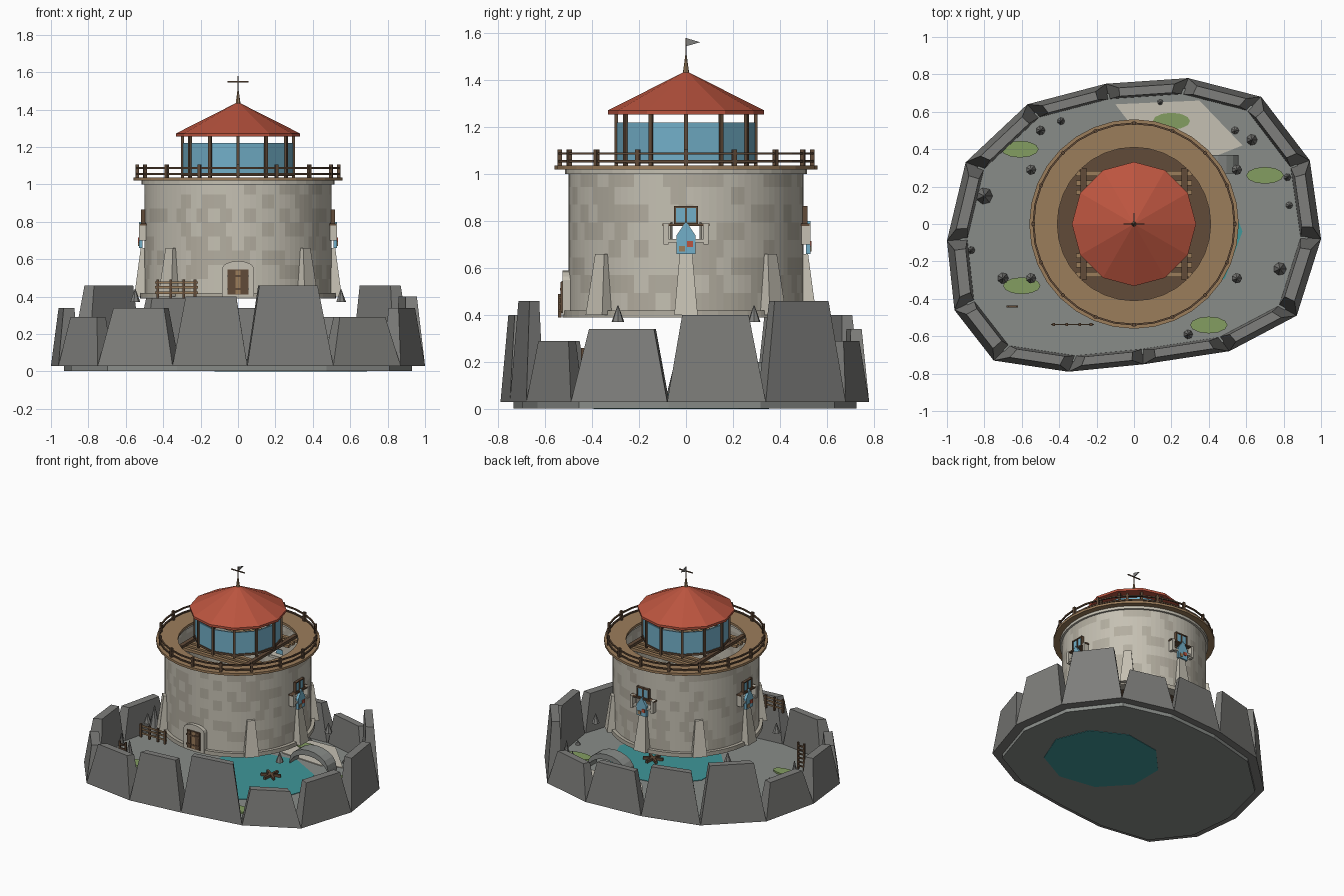
import bpy, bmesh, math, random
from mathutils import Vector

random.seed(4)
if "Cube" in bpy.data.objects:
    bpy.data.objects.remove(bpy.data.objects["Cube"])


def material(name, *rgb):
    m = bpy.data.materials.new(name)
    m.use_nodes = True
    m.diffuse_color = (*rgb, 1)
    m.node_tree.nodes["Principled BSDF"].inputs["Base Color"].default_value = (*rgb, 1)
    return m


ROCK = material("rock grey", .21, .21, .20)
GROUND = material("ground grey", .25, .265, .25)
STONE = material("pale stone", .56, .53, .45)
STONE_DARK = material("weathered stone", .45, .42, .35)
WOOD = material("tan wood", .33, .205, .105)
DARK = material("dark wood", .12, .07, .04)
RED = material("roof red", .50, .09, .05)
GLASS = material("glass blue", .17, .43, .58)
GREEN = material("moss green", .23, .34, .12)
TEAL = material("water teal", .05, .31, .32)


def finish(name, bm, mats, angle=0):
    bmesh.ops.recalc_face_normals(bm, faces=bm.faces)
    me = bpy.data.meshes.new(name)
    bm.to_mesh(me)
    bm.free()
    for m in mats:
        me.materials.append(m)
    ob = bpy.data.objects.new(name, me)
    ob.rotation_euler.z = angle
    bpy.context.collection.objects.link(ob)
    return ob


def loft(name, lower, upper, mat, angle=0):
    """Solid between two matching loops."""
    bm = bmesh.new()
    a = [bm.verts.new(p) for p in lower]
    b = [bm.verts.new(p) for p in upper]
    bm.faces.new(a)
    bm.faces.new(b)
    for i in range(len(a)):
        j = (i + 1) % len(a)
        bm.faces.new((a[i], a[j], b[j], b[i]))
    return finish(name, bm, [mat], angle)


def rect(x0, x1, y0, y1, z):
    return [(x0, y0, z), (x1, y0, z), (x1, y1, z), (x0, y1, z)]


def box(name, x0, x1, y0, y1, z0, z1, mat, angle=0):
    return loft(name, rect(x0, x1, y0, y1, z0), rect(x0, x1, y0, y1, z1), mat, angle)


def slab(name, outline, z0, z1, mat, angle=0):
    return loft(name, [(x, y, z0) for x, y in outline], [(x, y, z1) for x, y in outline], mat, angle)


def plate(name, outline, x0, x1, mat, angle=0):
    """Outline in (y, z), given thickness along x, then turned about the tower axis."""
    return loft(name, [(x0, y, z) for y, z in outline], [(x1, y, z) for y, z in outline], mat, angle)


def ellipse(cx, cy, rx, ry, n):
    return [(cx + rx * math.cos(math.tau * i / n), cy + ry * math.sin(math.tau * i / n)) for i in range(n)]


def cone(name, x, y, z, r, h, mat, n=7):
    loft(name, [(*p, z) for p in ellipse(x, y, r, r, n)],
         [(*p, z + h) for p in ellipse(x, y, r * .08, r * .08, n)], mat)


def lathe(name, profile, n, mat):
    bm = bmesh.new()
    rings = [[bm.verts.new((r * math.cos(math.tau * i / n), r * math.sin(math.tau * i / n), z))
              for r, z in profile] for i in range(n)]
    for i in range(n):
        a, b = rings[i], rings[(i + 1) % n]
        for k in range(len(profile)):
            m = (k + 1) % len(profile)
            bm.faces.new((a[k], b[k], b[m], a[m]))
    bmesh.ops.remove_doubles(bm, verts=bm.verts, dist=.0005)
    return finish(name, bm, [mat])


def ring(name, r0, r1, z0, z1, n, mat):
    return lathe(name, [(r0, z0), (r1, z0), (r1, z1), (r0, z1)], n, mat)


# Island slab and the ring of cliff blocks
coast = [(-.75, -.73), (-.35, -.79), (.05, -.75), (.51, -.68), (.87, -.49), (1, -.08), (.94, .34),
         (.68, .68), (.29, .78), (-.15, .75), (-.57, .64), (-.90, .33), (-1, -.09), (-.96, -.46)]
slab("island_base", [(x * .93, y * .93) for x, y in coast], .003, .06, GROUND)
heights = [.34, .40, .46, .29]
for i, start in enumerate(coast):
    p, q = Vector(start), Vector(coast[(i + 1) % len(coast)])
    h = .29 if i == len(coast) - 1 else heights[i % 4]
    s, t = p.lerp(q, .15), p.lerp(q, .85)
    lower = [(*v, .03) for v in (p, q, q * .89, p * .89)]
    upper = [(*v, h) for v in (s * .965, t * .965, t * .905, s * .905)]
    loft("cliff_block", lower, upper, ROCK)

# Pool, sand, moss
slab("pool_bottom", ellipse(.27, -.02, .42, .38, 9), 0, .01, TEAL)
slab("pool_water", ellipse(.18, -.04, .40, .39, 9), .055, .064, TEAL)
slab("sand_patch", [(-.1, .64), (.35, .66), (.58, .42), (.43, .36), (.1, .38)], .055, .066, STONE)
for x, y in [(-.61, .40), (.2, .55), (.7, .26), (-.6, -.33), (.4, -.54)]:
    slab("moss_patch", ellipse(x, y, .1, .045, 12), .06, .072, GREEN)
for a in (.4, 1.5, 2.5):
    driftwood = box("driftwood", -.07, .07, -.008, .008, .066, .085, DARK, a)
    driftwood.location = (.26, .02, 0)

# Arched footbridge over the pool edge
span = [(.40 + .16 * math.cos(math.pi * i / 10), .07 + .11 * math.sin(math.pi * i / 10)) for i in range(11)]
for k in range(10):
    (xa, za), (xb, zb) = span[k], span[k + 1]
    loft("footbridge", [(xa, .27, za - .02), (xb, .27, zb - .02), (xb, .27, zb + .02), (xa, .27, za + .02)],
         [(xa, .37, za - .02), (xb, .37, zb - .02), (xb, .37, zb + .02), (xa, .37, za + .02)], GROUND)

# Pointed stones on the ground and around the tower foot
for x, y, r in [(-.8, .15, .045), (-.5, .5, .025), (.63, .45, .03), (.78, -.24, .035), (-.7, -.29, .03),
                (.29, -.59, .025), (.82, .25, .02), (-.87, -.14, .02), (-.39, .55, .02)]:
    cone("pointed_stone", x, y, .06, r, r * 4.5, ROCK)
for x in (-.55, .55):
    for y in (-.29, .29):
        cone("foot_stone", x, y, .37, .028, .07, ROCK)
for x, y, r in [(.54, .5, .027), (.14, .65, .022), (.83, .1, .025)]:
    cone("boulder", x, y, .05, r, .04, ROCK)

# Wall of bricks in two tones, with three window openings
COLS, ROWS, R = 96, 8, .5
Z0, ROW_H = .42, .075
bm = bmesh.new()
grid = [[bm.verts.new((R * math.cos(math.tau * c / COLS), R * math.sin(math.tau * c / COLS), Z0 + ROW_H * r))
         for c in range(COLS)] for r in range(ROWS + 1)]
windows = (0, COLS // 4, COLS // 2)
for r in range(ROWS):
    tones = [int(random.random() < .4) for _ in range(COLS // 2)]
    for c in range(COLS):
        if r == 4 and any((c - w + 2) % COLS < 4 for w in windows):
            continue
        d = (c + 1) % COLS
        f = bm.faces.new((grid[r][c], grid[r][d], grid[r + 1][d], grid[r + 1][c]))
        f.material_index = tones[((c + r % 2) // 2) % (COLS // 2)]
wall = finish("tower_wall", bm, [STONE, STONE_DARK])
thick = wall.modifiers.new("thickness", "SOLIDIFY")
thick.thickness, thick.offset = .05, -1
ring("tower_foot", .45, .525, .39, .42, 48, STONE_DARK)
ring("tower_cornice", .42, .515, 1.0, 1.02, 48, STONE)
slab("tower_floor", ellipse(0, 0, .47, .47, 24), .40, .42, DARK)

# Buttresses on every eighth but the door side
for k in range(8):
    if k != 6:
        loft("buttress", rect(.48, .555, -.05, .05, .40), rect(.48, .52, -.027, .027, .66), STONE, k * math.pi / 4)

# Windows
for k in range(3):
    a = k * math.pi / 2
    box("window_pane", .495, .512, -.045, .045, .79, .86, GLASS, a)
    for y in (-.047, 0, .047):
        box("window_bar", .495, .518, y - .004, y + .004, .785, .865, DARK, a)
    for z in (.79, .86):
        box("window_bar", .495, .518, -.05, .05, z - .004, z + .004, DARK, a)
    for s in (-1, 1):
        box("window_jamb", .47, .53, min(s * .075, s * .095), max(s * .075, s * .095), .70, .79, STONE, a)
    box("window_lintel", .47, .525, -.1, .1, .78, .79, DARK, a)
    box("window_sill", .47, .525, -.095, .095, .71, .725, STONE, a)
    plate("lower_pane", [(-.04, .66), (.04, .66), (.04, .74), (0, .80), (-.04, .74)], .51, .53, GLASS, a)
    box("red_flower", .53, .535, .005, .03, .69, .715, RED, a)
    box("tan_flower", .53, .535, -.03, -.005, .67, .695, WOOD, a)

# Arched door
front = -math.pi / 2


def arch(w, z0, z1, rise):
    return [(-w, z0), (w, z0)] + [(w * math.cos(math.pi * i / 8), z1 + rise * math.sin(math.pi * i / 8))
                                  for i in range(9)]


plate("door_frame", arch(.085, .40, .55, .04), .47, .525, STONE, front)
box("door_leaf", .5, .53, -.055, .055, .41, .545, DARK, front)
for y in (-.036, 0, .036):
    box("door_plank", .5, .534, y - .014, y + .014, .415, .54, WOOD if y == 0 else DARK, front)
for z in (.44, .51):
    box("door_strap", .5, .537, -.055, .055, z - .006, z + .006, DARK, front)

# Fence beside the door and a small ladder by the shore
for x in (-.43, -.36, -.29, -.23):
    box("fence_post", x - .007, x + .007, -.545, -.53, .39, .49, DARK)
for z in (.42, .45, .475):
    box("fence_rail", -.445, -.215, -.54, -.535, z - .006, z + .006, WOOD)
for x in (-.675, -.625):
    box("ladder_side", x - .006, x + .006, -.447, -.435, .06, .26, DARK)
for k in range(6):
    box("ladder_rung", -.68, -.62, -.446, -.436, .08 + k * .03, .09 + k * .03, DARK)

# Gallery deck and railing
ring("gallery_deck", .41, .56, 1.02, 1.037, 32, WOOD)
for k in range(16):
    box("railing_post", .529, .547, -.009, .009, 1.03, 1.105, DARK, math.tau * k / 16)
for z in (1.055, 1.088):
    ring("railing_rail", .533, .543, z - .005, z + .005, 32, DARK)

# Beams carrying the lantern
for s in (-1, 1):
    for y in (.17, .22, .27):
        box("lantern_beam", -.31, .31, s * y - .013, s * y + .013, .99, 1.01, WOOD)
    box("cross_beam", s * .27 - .015, s * .27 + .015, -.30, .30, 1.01, 1.03, DARK)

# Lantern room and roof
ring("lantern_glass", .285, .295, 1.06, 1.22, 12, GLASS)
ring("lantern_sill", .28, .302, 1.045, 1.06, 12, DARK)
for k in range(12):
    box("lantern_post", .29, .305, -.008, .008, 1.03, 1.27, DARK, math.tau * k / 12)
lathe("roof", [(.0001, 1.44), (.332, 1.272), (.332, 1.255), (.0001, 1.262)], 12, RED)

# Finial with weather vane
cone("finial", 0, 0, 1.43, .014, .09, WOOD)
box("vane_pole", -.003, .003, -.003, .003, 1.5, 1.58, DARK)
box("vane_bar", -.055, .055, -.003, .003, 1.545, 1.552, DARK)
plate("vane_pennant", [(0, 1.545), (.06, 1.562), (0, 1.58)], -.003, .003, ROCK)
